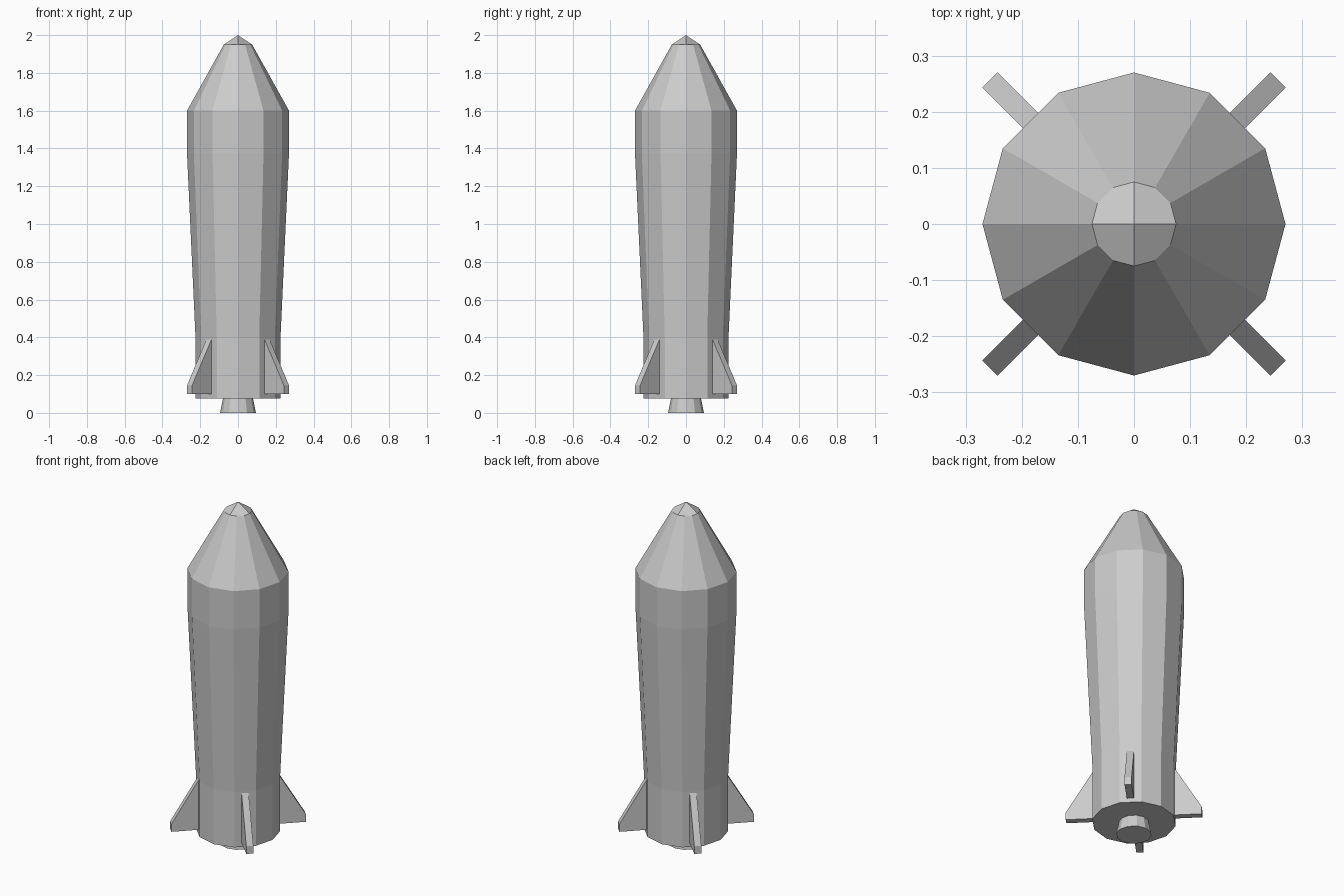
import bpy, bmesh
from math import cos, sin, pi

if "Cube" in bpy.data.objects:
    bpy.data.objects.remove(bpy.data.objects["Cube"])

SIDES = 12


def finish(name, bm):
    bmesh.ops.recalc_face_normals(bm, faces=bm.faces[:])
    mesh = bpy.data.meshes.new(name)
    bm.to_mesh(mesh)
    bm.free()
    obj = bpy.data.objects.new(name, mesh)
    bpy.context.collection.objects.link(obj)
    return obj


def lathe(bm, profile):
    """Stack of 12-sided rings joined by flat quads, closed at the bottom."""
    rings = []
    for r, z in profile:
        rings.append([bm.verts.new((r * cos(2 * pi * i / SIDES), r * sin(2 * pi * i / SIDES), z))
                      for i in range(SIDES)])
    for a, b in zip(rings, rings[1:]):
        for i in range(SIDES):
            j = (i + 1) % SIDES
            bm.faces.new((a[i], a[j], b[j], b[i]))
    bm.faces.new(rings[0])
    return rings


# Hull with tapered nose and a tip made of four broad facets
bm = bmesh.new()
rings = lathe(bm, [(0.225, 0.075), (0.225, 0.40), (0.27, 1.375), (0.27, 1.60), (0.075, 1.95)])
tip = bm.verts.new((0, 0, 2.0))
rim = rings[-1]
for q in range(0, SIDES, 3):
    bm.faces.new([tip] + [rim[(q + k) % SIDES] for k in range(4)])
finish("hull", bm)

# Engine nozzle
bm = bmesh.new()
rings = lathe(bm, [(0.095, 0.0), (0.08, 0.075)])
bm.faces.new(rings[-1])
finish("nozzle", bm)

# Four diagonal fins: radius/height profile given thickness
FIN = [(0.20, 0.10), (0.363, 0.10), (0.363, 0.145), (0.217, 0.39), (0.20, 0.39)]
HALF = 0.019
for n in range(4):
    bm = bmesh.new()
    sides = [[bm.verts.new((r, t, z)) for r, z in FIN] for t in (-HALF, HALF)]
    for s in sides:
        bm.faces.new(s)
    for i in range(len(FIN)):
        j = (i + 1) % len(FIN)
        bm.faces.new((sides[0][i], sides[0][j], sides[1][j], sides[1][i]))
    fin = finish(f"fin_{n + 1}", bm)
    fin.rotation_euler.z = pi / 4 + n * pi / 2
